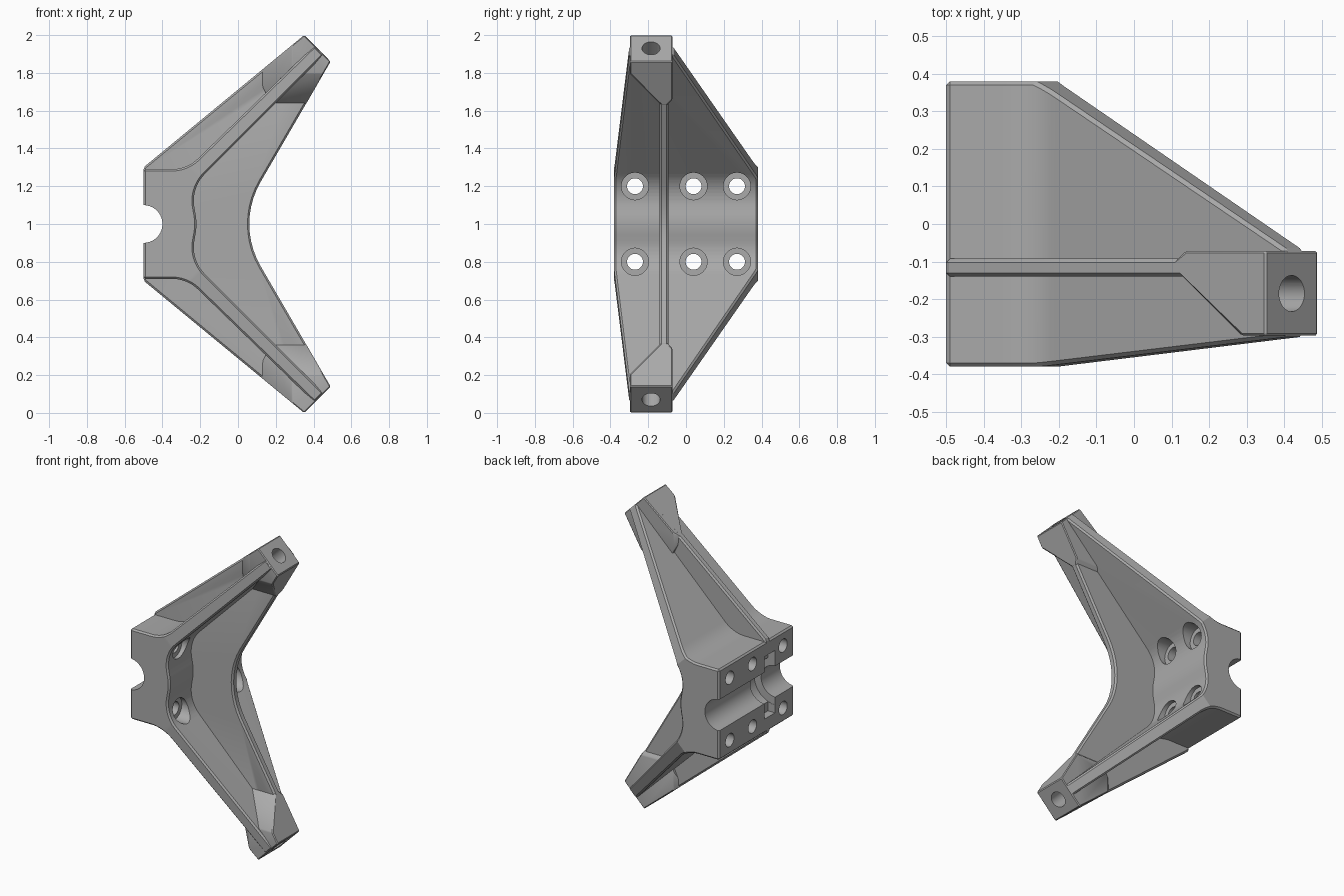
import bpy, bmesh, math
from mathutils import Vector

cube = bpy.data.objects.get("Cube")
if cube:
    bpy.data.objects.remove(cube, do_unlink=True)

MID = Vector((0, 0, 1))          # arms mirror about this height
X, Y, Z = Vector((1, 0, 0)), Vector((0, 1, 0)), Vector((0, 0, 1))

grey = bpy.data.materials.new("cast_grey")
grey.use_nodes = True
grey.diffuse_color = (0.4, 0.4, 0.4, 1)
grey.node_tree.nodes["Principled BSDF"].inputs["Base Color"].default_value = (0.4, 0.4, 0.4, 1)


def add_object(name, bm):
    bmesh.ops.recalc_face_normals(bm, faces=bm.faces[:])
    mesh = bpy.data.meshes.new(name)
    bm.to_mesh(mesh)
    bm.free()
    ob = bpy.data.objects.new(name, mesh)
    bpy.context.collection.objects.link(ob)
    return ob


def prism(points, a, b, n, lo, hi):
    """Extrude a 2D outline in the a/b plane along n."""
    bm = bmesh.new()
    base = [bm.verts.new(MID + a * p[0] + b * p[1] + n * lo) for p in points]
    face = bm.faces.new(base)
    ext = bmesh.ops.extrude_face_region(bm, geom=[face])["geom"]
    moved = [g for g in ext if isinstance(g, bmesh.types.BMVert)]
    bmesh.ops.translate(bm, verts=moved, vec=n * (hi - lo))
    bmesh.ops.recalc_face_normals(bm, faces=bm.faces[:])
    return bm


def rod(name, start, end, radius):
    """Cylinder between two points, used as a cutter."""
    start, end = Vector(start), Vector(end)
    bm = bmesh.new()
    bmesh.ops.create_cone(bm, cap_ends=True, segments=40, radius1=radius,
                          radius2=radius, depth=(end - start).length)
    turn = (end - start).to_track_quat('Z', 'Y').to_matrix()
    bmesh.ops.rotate(bm, verts=bm.verts[:], matrix=turn)
    bmesh.ops.translate(bm, verts=bm.verts[:], vec=(start + end) / 2)
    return add_object(name, bm)


def mirrored(half):
    """Close an upper half outline with its mirror image."""
    return half + [(p[0], -p[1], *p[2:]) for p in reversed(half) if p[1] != 0]


def rounded(points, steps=10):
    """Replace corners that carry a radius with arcs."""
    out = []
    for i, p in enumerate(points):
        c = Vector(p[:2])
        if len(p) == 2:
            out.append(c)
            continue
        d0 = (Vector(points[i - 1][:2]) - c).normalized()
        d1 = (Vector(points[(i + 1) % len(points)][:2]) - c).normalized()
        half = d0.angle(d1) / 2
        centre = c + (d0 + d1).normalized() * p[2] / math.sin(half)
        reach = p[2] / math.tan(half)
        r0, r1 = c + d0 * reach - centre, c + d1 * reach - centre
        sweep = r0.angle(r1)
        for k in range(steps + 1):
            t = k / steps
            arc = (r0 * math.sin((1 - t) * sweep) + r1 * math.sin(t * sweep)) / math.sin(sweep)
            out.append(centre + arc)
    return out


def bevel(ob, width):
    mod = ob.modifiers.new("edge_chamfer", 'BEVEL')
    mod.width = width
    mod.segments = 1
    mod.limit_method = 'ANGLE'
    mod.angle_limit = math.radians(32)


def cut(ob, cutters):
    for c in cutters:
        mod = ob.modifiers.new("cut", 'BOOLEAN')
        mod.operation = 'DIFFERENCE'
        mod.solver = 'EXACT'
        mod.object = c


# Flange body: clamp block with two splayed plates
flange_half = [(-0.5, 0.29), (-0.27, 0.29, 0.2), (0.405, 0.945), (0.455, 0.895),
               (-0.25, 0.19, 0.2), (-0.215, 0, 0.3)]
flange = add_object("flange_body", prism(rounded(mirrored(flange_half)), X, Z, Y, -0.38, 0.38))

# Central web: outer rib and inner gusset
web_half = [(-0.5, 0.3), (0.35, 1.0), (0.49, 0.86), (-0.01, 0, 0.446)]
web = add_object("web_rib", prism(rounded(mirrored(web_half)), X, Z, Y, -0.14, -0.092))

# End bosses, with sloping shoulders that run out into the web
boss_outline = [(0.1, 0.794), (0.35, 1.0), (0.49, 0.86), (0.357, 0.63), (0.18, 0.62)]
bosses = []
for s, label in ((1, "upper"), (-1, "lower")):
    bm = prism(boss_outline, X, Z * s, Y, -0.297, -0.072)
    shoulders = ((Vector((0.12, -0.13, 1)), Vector((-1, -1, 0))),
                 (Vector((0.12, -0.09, 1)), Vector((-1, 1, 0))),
                 (Vector((0, -0.13, 1 + 0.63 * s)), Vector((0, -1, -s))),
                 (Vector((0, -0.10, 1 + 0.63 * s)), Vector((0, 1, -s))))
    for point, normal in shoulders:
        bmesh.ops.bisect_plane(bm, geom=bm.verts[:] + bm.edges[:] + bm.faces[:],
                               plane_co=point, plane_no=normal, clear_outer=True)
        bmesh.ops.holes_fill(bm, edges=[e for e in bm.edges if e.is_boundary], sides=0)
    bosses.append(add_object(label + "_end_boss", bm))

# Taper cutters trim the plates square to their own faces
tapers = []
for s in (1, -1):
    along = Vector((1, 0, s)).normalized()
    across = Vector((-1, 0, s)).normalized()
    for outline in ([(-0.073, 0.43), (1.06, -0.12), (1.06, 0.43)],
                    [(-0.2, -0.4), (1.07, -0.29), (1.07, -0.4)]):
        tapers.append(add_object("taper_cutter", prism(outline, along, Y, across, -1.5, 1.5)))

# Shaft groove, pocket, bolt holes with counterbores, and end holes
cutters = [rod("groove_cutter", (-0.5, -0.6, 1), (-0.5, 0.6, 1), 0.1),
           rod("pocket_cutter", (-0.5, -0.19, 1), (-0.5, -0.08, 1), 0.15),
           add_object("slot_cutter", prism([(-0.6, -0.2), (-0.45, -0.2), (-0.45, 0.2), (-0.6, 0.2)],
                                           X, Z, Y, -0.188, -0.082))]
for s in (1, -1):
    for y in (-0.27, 0.04, 0.27):
        z = 1 + 0.2 * s
        cutters.append(rod("bolt_cutter", (-0.6, y, z), (-0.15, y, z), 0.042))
        cutters.append(rod("counterbore_cutter", (-0.26, y, z), (0.06, y, z), 0.072))
    tip, way = Vector((0.42, -0.185, 1 + 0.93 * s)), Vector((1, 0, s)).normalized()
    cutters.append(rod("end_hole_cutter", tip - way * 0.2, tip + way * 0.2, 0.048))

cut(flange, tapers)
bevel(flange, 0.01)
bevel(web, 0.01)
for boss in bosses:
    bevel(boss, 0.006)
parts = [flange, web] + bosses
for ob in parts:
    cut(ob, cutters)

# Bake the modifiers, drop the cutters, and finish the surfaces
bpy.context.view_layer.update()
graph = bpy.context.evaluated_depsgraph_get()
baked = [bpy.data.meshes.new_from_object(ob.evaluated_get(graph)) for ob in parts]
bpy.ops.object.select_all(action='DESELECT')
for ob, mesh in zip(parts, baked):
    ob.modifiers.clear()
    ob.data = mesh
    mesh.materials.clear()
    mesh.materials.append(grey)
    ob.select_set(True)
for c in tapers + cutters:
    bpy.data.objects.remove(c, do_unlink=True)
bpy.context.view_layer.objects.active = flange
bpy.ops.object.shade_smooth_by_angle(angle=math.radians(25))
